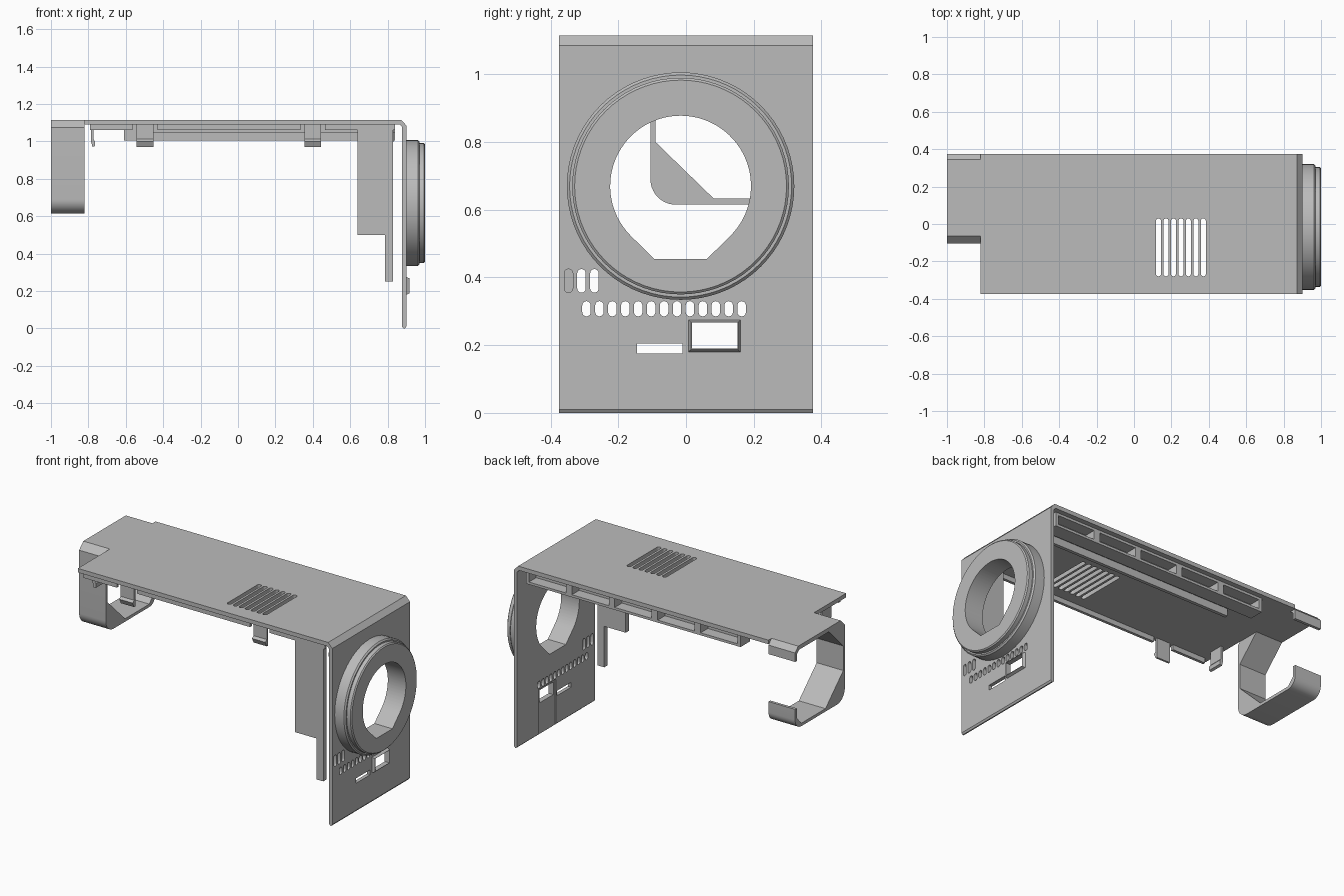
import bpy, bmesh, math
from mathutils import Vector

old = bpy.data.objects.get("Cube")
if old:
    bpy.data.objects.remove(old, do_unlink=True)

grey = bpy.data.materials.new("plain grey")
grey.use_nodes = True
grey.diffuse_color = (0.5, 0.5, 0.5, 1)
grey.node_tree.nodes["Principled BSDF"].inputs["Base Color"].default_value = (0.5, 0.5, 0.5, 1)


def prisms(name, outlines, axis, a, b):
    """Extrude closed 2D outlines along an axis, from a to b."""
    place = {"X": lambda p, d: (d, p[0], p[1]),
             "Y": lambda p, d: (p[0], d, p[1]),
             "Z": lambda p, d: (p[0], p[1], d)}[axis]
    bm = bmesh.new()
    for pts in outlines:
        face = bm.faces.new([bm.verts.new(place(p, a)) for p in pts])
        out = bmesh.ops.extrude_face_region(bm, geom=[face])
        step = Vector(place((0, 0), b - a))
        bmesh.ops.translate(bm, vec=step, verts=[v for v in out["geom"] if isinstance(v, bmesh.types.BMVert)])
    bmesh.ops.recalc_face_normals(bm, faces=bm.faces)
    mesh = bpy.data.meshes.new(name)
    bm.to_mesh(mesh)
    bm.free()
    mesh.materials.append(grey)
    obj = bpy.data.objects.new(name, mesh)
    bpy.context.collection.objects.link(obj)
    return obj


def rect(u0, u1, v0, v1):
    return [(u0, v0), (u1, v0), (u1, v1), (u0, v1)]


def arc(u, v, r, start, end, n):
    angles = [math.radians(start + (end - start) * i / n) for i in range(n + 1)]
    return [(u + r * math.cos(t), v + r * math.sin(t)) for t in angles]


def slot(u, v0, v1, r):
    return arc(u, v1 - r, r, 0, 180, 8) + arc(u, v0 + r, r, 180, 360, 8)


def box(name, x0, x1, y0, y1, z0, z1):
    return prisms(name, [rect(x0, x1, y0, y1)], "Z", z0, z1)


def activate(obj):
    bpy.ops.object.select_all(action="DESELECT")
    obj.select_set(True)
    bpy.context.view_layer.objects.active = obj


def cut(obj, cutter):
    mod = obj.modifiers.new("cut", "BOOLEAN")
    mod.operation, mod.solver, mod.object = "DIFFERENCE", "EXACT", cutter
    activate(obj)
    bpy.ops.object.modifier_apply(modifier=mod.name)
    bpy.data.objects.remove(cutter, do_unlink=True)


def smooth(obj):
    activate(obj)
    bpy.ops.object.shade_smooth_by_angle(angle=math.radians(30))


# Top and end panels: one bent sheet with a chamfered corner
shell = prisms("top_and_end_panel", [[
    (-0.82, 1.09), (0.865, 1.09), (0.878, 1.078), (0.878, 0.008), (0.886, 0), (0.893, 0),
    (0.9, 0.01), (0.9, 1.085), (0.872, 1.115), (-0.82, 1.115)]], "Y", -0.375, 0.375)

# Cooling slots in the top
cut(shell, prisms("vent_cutter", [slot(0.131 + 0.04 * i, -0.28, 0.03, 0.013) for i in range(7)], "Z", 1, 1.2))

# Openings and rear pocket in the end panel
openings = [slot(-0.294 + 0.0382 * i, 0.285, 0.33, 0.0125) for i in range(13)]
openings += [slot(-0.347 + 0.0382 * i, 0.355, 0.425, 0.0125) for i in range(3)]
openings += [rect(-0.145, -0.01, 0.175, 0.205), rect(0.017, 0.152, 0.19, 0.267)]
cut(shell, prisms("opening_cutter", openings, "X", 0.8, 1.1))
cut(shell, box("pocket_cutter", 0.85, 0.885, 0.0, 0.165, -0.1, 0.28))

# Round bore with a flat-bottomed lower edge
CY, CZ = -0.016, 0.67
bore = arc(CY, CZ, 0.208, -45, 225, 56) + [(CY - 0.078, 0.455), (CY + 0.078, 0.455)]
cut(shell, prisms("bore_cutter", [bore], "X", 0.8, 1.1))
smooth(shell)

# Stepped ring around the bore
bm = bmesh.new()
profile = [(0.895, 0), (0.895, 0.336), (0.962, 0.336), (0.97, 0.328), (0.97, 0.32),
           (0.994, 0.32), (1.0, 0.313), (1.0, 0)]
verts = [bm.verts.new((x, CY, CZ + r)) for x, r in profile]
edges = [bm.edges.new(pair) for pair in zip(verts, verts[1:])]
bmesh.ops.spin(bm, geom=verts + edges, cent=(0, CY, CZ), axis=(1, 0, 0), angle=math.tau,
               steps=72, use_duplicate=False)
bmesh.ops.remove_doubles(bm, verts=bm.verts, dist=0.0005)
bmesh.ops.recalc_face_normals(bm, faces=bm.faces)
mesh = bpy.data.meshes.new("stepped_ring")
bm.to_mesh(mesh)
bm.free()
mesh.materials.append(grey)
ring = bpy.data.objects.new("stepped_ring", mesh)
bpy.context.collection.objects.link(ring)
cut(ring, prisms("ring_bore_cutter", [bore], "X", 0.8, 1.1))
smooth(ring)

# Sloped frame around the small window
frame = box("window_frame", 0.895, 0.916, 0.005, 0.163, 0.178, 0.277)
for v in frame.data.vertices:
    if v.co.x > 0.9:
        v.co.y = 0.084 + (v.co.y - 0.084) * 0.88
        v.co.z = 0.2275 + (v.co.z - 0.2275) * 0.82
cut(frame, prisms("frame_cutter", [rect(0.017, 0.152, 0.19, 0.267)], "X", 0.8, 1.1))

# Hook arm at the far end: wall, gussets, floor and two lips
hook = [(-0.065, 1.115), (-0.105, 1.075)]
hook += arc(-0.03, 0.69, 0.075, 180, 270, 10) + arc(0.315, 0.675, 0.06, 270, 360, 8)
hook += [(0.375, 0.74), (0.358, 0.74), (0.358, 0.68), (0.315, 0.633), (0.082, 0.633),
         (-0.09, 0.80), (-0.09, 0.95), (0.05, 1.09), (0.335, 1.09), (0.358, 1.07),
         (0.358, 1.03), (0.375, 1.03), (0.375, 1.085), (0.345, 1.115)]
smooth(prisms("hook_arm", [hook], "X", -1.0, -0.82))

# Stepped leg plate beside the end panel
prisms("leg_plate", [[(0.64, 0.5), (0.785, 0.5), (0.785, 0.25), (0.83, 0.25),
                      (0.83, 1.095), (0.64, 1.095)]], "Y", -0.362, -0.332)

# Rim under the front edge, broken at the clips
for i, (x0, x1) in enumerate([(-0.79, -0.565), (-0.43, 0.335), (0.465, 0.84)]):
    box(f"front_rim_{i + 1}", x0, x1, -0.362, -0.345, 1.06, 1.095)

# Snap clips: thin tab with a wedge foot
for i, x in enumerate((-0.497, 0.4)):
    prisms(f"front_clip_{i + 1}", [[
        (-0.345, 1.095), (-0.345, 0.97), (-0.357, 0.97), (-0.372, 1.0), (-0.358, 1.012),
        (-0.358, 1.095)]], "X", x - 0.045, x + 0.045)
for name, x, s in (("far_end_clip", -0.78, 1), ("near_end_clip", 0.825, -1)):
    prisms(name, [[(x - s * 0.006, 1.095), (x - s * 0.006, 1.0), (x + s * 0.002, 0.97),
                   (x + s * 0.016, 0.975), (x + s * 0.016, 1.0), (x + s * 0.008, 1.01),
                   (x + s * 0.008, 1.095)]], "Y", -0.28, -0.19)

# Slotted channel along the back and a stiffening rib
channel = box("slotted_channel", -0.61, 0.84, 0.255, 0.345, 1.005, 1.095)
pitch = 1.45 / 5
cells = [rect(-0.59 + pitch * i, -0.59 + pitch * (i + 1) - 0.04, 1.02, 1.075) for i in range(5)]
cut(channel, prisms("cell_cutter", cells, "Y", 0.275, 0.4))
box("stiffening_rib", -0.54, 0.84, 0.12, 0.14, 1.045, 1.095)
